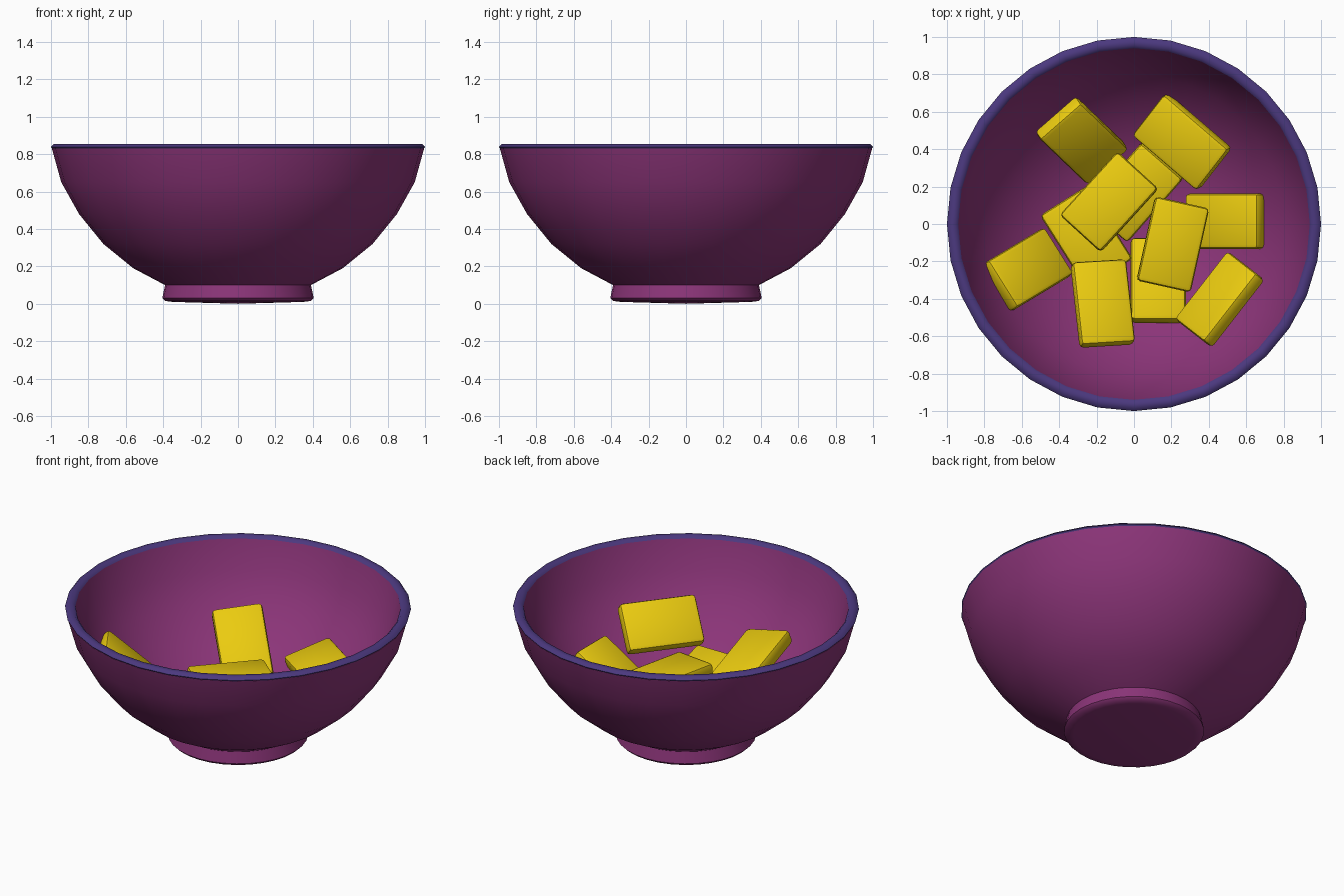
import bpy, bmesh, math
from mathutils import Vector, Matrix

if "Cube" in bpy.data.objects:
    bpy.data.objects.remove(bpy.data.objects["Cube"])


def material(name, color):
    m = bpy.data.materials.new(name)
    m.diffuse_color = (*color, 1)
    m.use_nodes = True
    m.node_tree.nodes["Principled BSDF"].inputs["Base Color"].default_value = m.diffuse_color
    return m


purple = material("purple_glaze", (0.26, 0.035, 0.19))
blue = material("blue_rim", (0.07, 0.04, 0.21))
yellow = material("yellow", (0.83, 0.60, 0.005))


def finish(bm, name, mat, angle):
    bmesh.ops.recalc_face_normals(bm, faces=bm.faces)
    me = bpy.data.meshes.new(name)
    bm.to_mesh(me)
    bm.free()
    me.materials.append(mat)
    ob = bpy.data.objects.new(name, me)
    bpy.context.collection.objects.link(ob)
    bpy.ops.object.select_all(action='DESELECT')
    ob.select_set(True)
    bpy.context.view_layer.objects.active = ob
    bpy.ops.object.shade_smooth_by_angle(angle=math.radians(angle))
    return ob


def lathe(name, profile, mat, angle, sides=32):
    bm = bmesh.new()
    verts = [bm.verts.new((r, 0, z)) for r, z in profile]
    edges = [bm.edges.new(p) for p in zip(verts, verts[1:])]
    bmesh.ops.spin(bm, geom=verts + edges, cent=(0, 0, 0), axis=(0, 0, 1),
                   angle=math.tau, steps=sides, use_duplicate=False)
    bmesh.ops.remove_doubles(bm, verts=bm.verts, dist=1e-4)
    return finish(bm, name, mat, angle)


# Bowl: foot, outer wall, inner wall
lathe("bowl", [(0, 0), (0.35, 0.01), (0.39, 0.015), (0.405, 0.03), (0.39, 0.10),
               (0.56, 0.19), (0.72, 0.32), (0.85, 0.48), (0.945, 0.65), (0.995, 0.83),
               (0.94, 0.84), (0.89, 0.66), (0.80, 0.50), (0.68, 0.355), (0.53, 0.235),
               (0.36, 0.15), (0.18, 0.11), (0, 0.10)], purple, 40)

# Coloured rim band
lathe("rim", [(0.99, 0.825), (1.0, 0.838), (0.985, 0.853), (0.955, 0.855),
              (0.94, 0.84), (0.99, 0.825)], blue, 50)

# Bars: top face centre, long edge direction, short edge direction
LENGTH, WIDTH, THICK = 0.46, 0.295, 0.09
bars = [
    ((-0.135, 0.12, 0.35), (0.31, 0.34, 0.0), (0.22, -0.19, 0.02)),     # top of pile
    ((0.21, -0.11, 0.35), (0.10, 0.45, 0.0), (0.30, -0.06, -0.02)),
    ((0.245, 0.435, 0.42), (0.35, -0.30, 0.07), (0.18, 0.21, 0.09)),    # back right
    ((-0.265, 0.425, 0.39), (0.25, -0.24, -0.28), (0.22, 0.19, 0.03)),  # back left
    ((0.465, 0.015, 0.32), (0.38, 0.0, 0.24), (0.0, 0.31, 0.0)),        # right
    ((0.435, -0.385, 0.48), (0.28, 0.36, 0.0), (0.16, -0.13, 0.22)),    # front right
    ((-0.16, -0.415, 0.44), (0.05, -0.45, 0.11), (0.29, 0.02, -0.06)),  # front
    ((-0.55, -0.23, 0.425), (0.30, 0.18, -0.29), (0.16, -0.24, 0.0)),   # left
    ((-0.255, -0.07, 0.27), (0.24, -0.38, 0.0), (0.25, 0.14, 0.0)),     # underneath
    ((0.13, -0.29, 0.27), (0.0, -0.42, 0.13), (0.28, 0.0, 0.0)),
    ((0.0, 0.165, 0.225), (0.28, 0.32, 0.08), (0.24, -0.21, 0.0)),
]
for i, (top, long, short) in enumerate(bars, 1):
    x = Vector(long).normalized()
    z = x.cross(Vector(short)).normalized()
    if z.z < 0:
        z = -z
    y = z.cross(x)
    rot = Matrix((x, y, z)).transposed().to_4x4()
    bm = bmesh.new()
    bmesh.ops.create_cube(bm, size=1, matrix=Matrix.Diagonal((LENGTH, WIDTH, THICK, 1)))
    bmesh.ops.bevel(bm, geom=bm.edges[:], offset=0.022, segments=2, profile=0.5,
                    affect='EDGES')
    ob = finish(bm, f"bar_{i}", yellow, 40)
    ob.matrix_world = Matrix.Translation(Vector(top) - z * THICK * 0.45) @ rot
